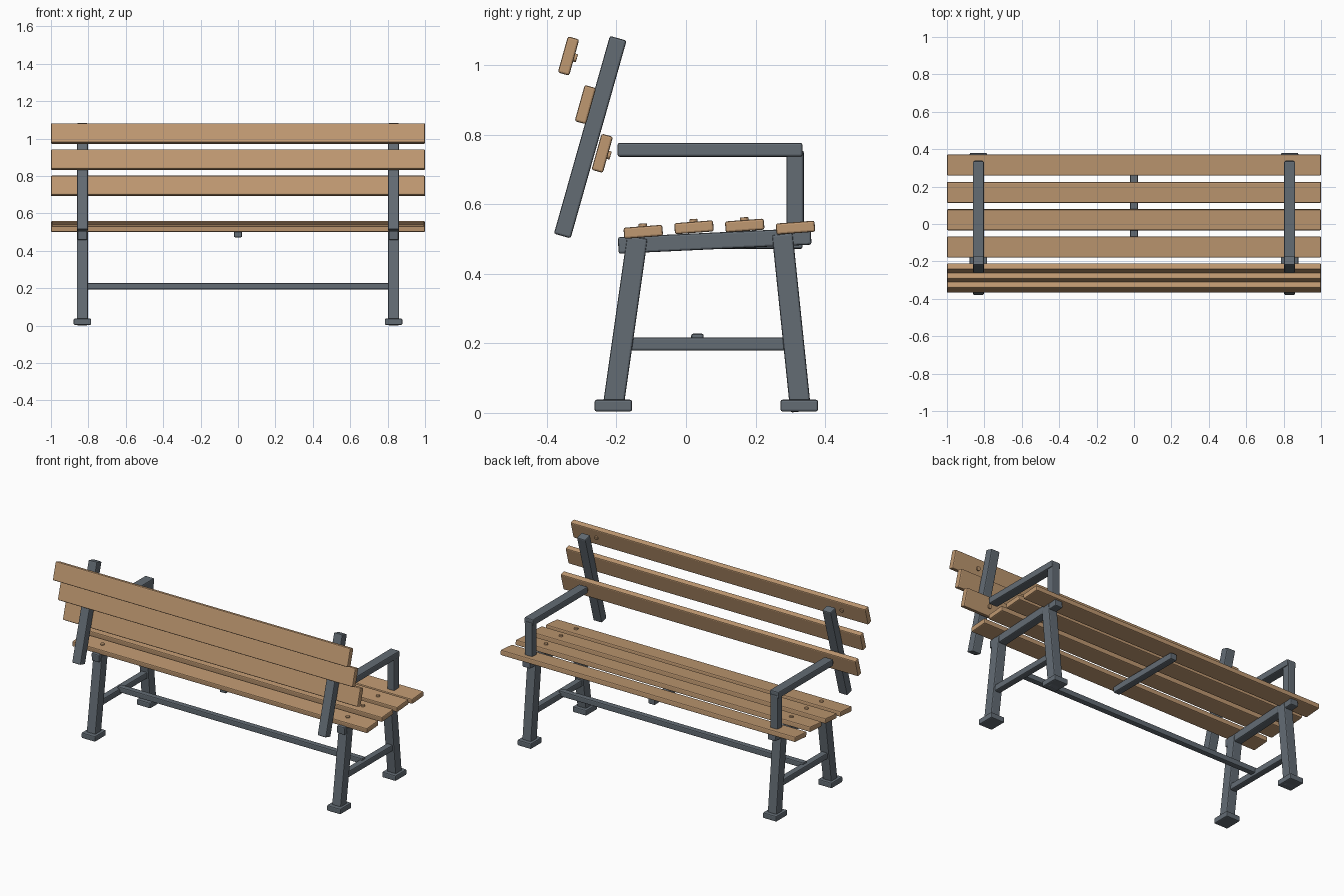
import bpy
import bmesh
import math
from mathutils import Matrix, Vector

old = bpy.data.objects.get("Cube")
if old:
    bpy.data.objects.remove(old, do_unlink=True)


def material(name, rgb):
    mat = bpy.data.materials.new(name)
    mat.use_nodes = True
    color = (*rgb, 1)
    mat.diffuse_color = color
    mat.node_tree.nodes["Principled BSDF"].inputs["Base Color"].default_value = color
    return mat


WOOD = material("warm wood", (0.52, 0.315, 0.165))
METAL = material("grey metal", (0.125, 0.15, 0.175))
SIDE_X = 0.832


def finish(name, bm, loc, tilt, mat, bevel):
    """Turn a bmesh into a placed object with softly chamfered edges."""
    mesh = bpy.data.meshes.new(name)
    bm.to_mesh(mesh)
    bm.free()
    mesh.materials.append(mat)
    obj = bpy.data.objects.new(name, mesh)
    obj.location = loc
    obj.rotation_euler.x = tilt
    bpy.context.collection.objects.link(obj)
    mod = obj.modifiers.new("chamfer", "BEVEL")
    mod.width = bevel
    mod.segments = 2
    return obj


def box(name, size, loc, mat, tilt=0, bevel=0.006):
    bm = bmesh.new()
    bmesh.ops.create_cube(bm, size=1)
    bmesh.ops.scale(bm, vec=size, verts=bm.verts)
    return finish(name, bm, loc, tilt, mat, bevel)


def beam(name, x, start, end, width, depth):
    """Square bar between two (y, z) points in a side plane."""
    a, b = Vector((x, *start)), Vector((x, *end))
    d = b - a
    return box(name, (width, depth, d.length), (a + b) / 2, METAL, -math.atan2(d.y, d.z))


def bolt(name, centre, offset, tilt, turn):
    """Small bolt head sitting on the face of a slat."""
    bm = bmesh.new()
    bmesh.ops.create_cone(bm, cap_ends=True, segments=12, radius1=0.012,
                          radius2=0.012, depth=0.012)
    bmesh.ops.rotate(bm, verts=bm.verts, matrix=Matrix.Rotation(turn, 3, "X"))
    loc = Vector(centre) + Matrix.Rotation(tilt, 3, "X") @ Vector(offset)
    finish(name, bm, loc, tilt, WOOD, 0.002)


# Seat slats with bolt heads on top
SEAT_TILT = math.radians(4.3)
for i, (y, z) in enumerate([(-0.123, 0.521), (0.023, 0.534), (0.169, 0.539), (0.315, 0.533)]):
    box(f"seat_slat_{i + 1}", (2, 0.112, 0.032), (0, y, z), WOOD, SEAT_TILT)
    for side, sx in (("left", 1), ("right", -1)):
        bolt(f"seat_bolt_{i + 1}_{side}", (sx * SIDE_X, y, z), (0, 0, 0.018), SEAT_TILT, 0)

# Backrest slats with bolt heads on the inner face
BACK_TILT = math.radians(-15.6)
for i in range(3):
    centre = Vector((0, -0.241 - 0.0485 * i, 0.747 + 0.14 * i))
    box(f"back_slat_{i + 1}", (2, 0.034, 0.108), centre, WOOD, BACK_TILT)
    for side, sx in (("left", 1), ("right", -1)):
        bolt(f"back_bolt_{i + 1}_{side}", centre + Vector((sx * SIDE_X, 0, 0)),
             (0, 0.019, 0), BACK_TILT, math.pi / 2)

# Metal frame at each end
for side, sx in (("left", 1), ("right", -1)):
    x = sx * SIDE_X
    beam(f"back_post_{side}", x, (-0.356, 0.509), (-0.195, 1.078), 0.058, 0.05)
    beam(f"backrest_side_leg_{side}", x, (-0.211, 0.008), (-0.14, 0.505), 0.06, 0.06)
    beam(f"open_side_leg_{side}", x, (0.33, 0.004), (0.277, 0.515), 0.06, 0.06)
    beam(f"seat_rail_{side}", x, (-0.195, 0.482), (0.36, 0.508), 0.052, 0.048)
    beam(f"side_stretcher_{side}", x, (-0.17, 0.198), (0.295, 0.198), 0.04, 0.038)
    beam(f"armrest_{side}", x, (-0.197, 0.757), (0.335, 0.757), 0.06, 0.04)
    beam(f"armrest_upright_{side}", x, (0.314, 0.487), (0.314, 0.755), 0.05, 0.05)
    for label, y in (("backrest_side", -0.209), ("open_side", 0.326)):
        box(f"{label}_foot_{side}", (0.093, 0.108, 0.034), (x, y, 0.021), METAL)

# Bars joining the ends and bracing the seat
box("long_stretcher", (1.66, 0.036, 0.034), (0, 0.033, 0.211), METAL)
box("seat_centre_brace", (0.043, 0.485, 0.04), (0, 0.093, 0.492), METAL)
